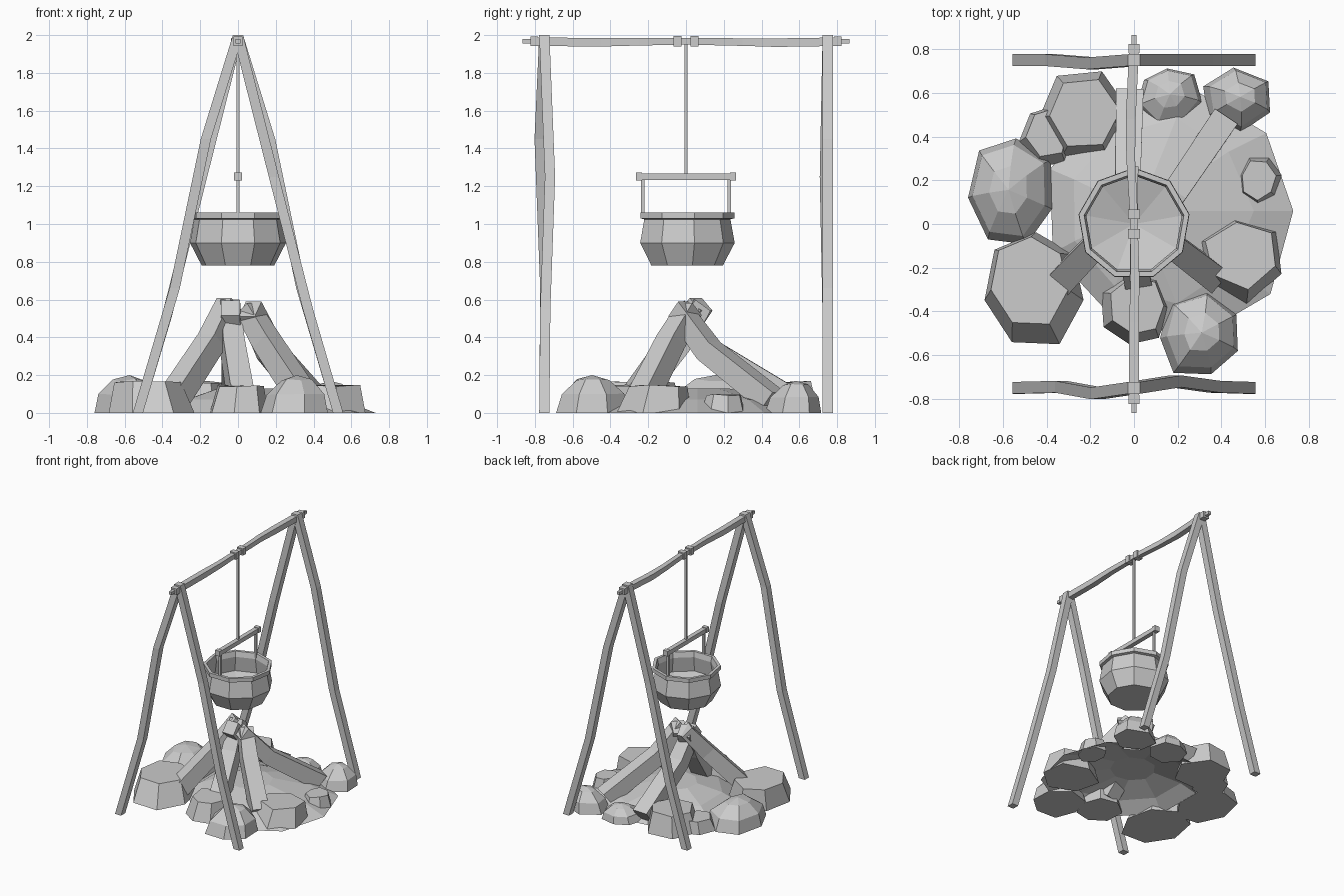
import bpy, bmesh, math, random
from mathutils import Vector

if "Cube" in bpy.data.objects:
    bpy.data.objects.remove(bpy.data.objects["Cube"])

random.seed(4)


def finish(bm, name):
    bmesh.ops.recalc_face_normals(bm, faces=bm.faces)
    me = bpy.data.meshes.new(name)
    bm.to_mesh(me)
    bm.free()
    ob = bpy.data.objects.new(name, me)
    bpy.context.collection.objects.link(ob)
    return ob


def skin(rings, name, cap_start=True, cap_end=True, peak=None):
    """Join equal-length rings of points into a faceted solid; peak raises the end cap."""
    bm = bmesh.new()
    vs = [[bm.verts.new(p) for p in r] for r in rings]
    n = len(vs[0])
    for a, b in zip(vs, vs[1:]):
        for i in range(n):
            j = (i + 1) % n
            bm.faces.new((a[i], a[j], b[j], b[i]))
    if cap_start:
        bm.faces.new(vs[0][::-1])
    if cap_end:
        top = bm.faces.new(vs[-1])
        if peak is not None:
            bmesh.ops.poke(bm, faces=[top])["verts"][0].co.z = peak
    return finish(bm, name)


def pole(name, pts, width, normal=(0, 0, 1), sides=4):
    """Bent pole; every cross-section is square to the given normal."""
    q = Vector(normal).to_track_quat('Z', 'Y')
    rings = []
    for k, p in enumerate(pts):
        w = width[k] if isinstance(width, (list, tuple)) else width
        r = w / 2 / math.cos(math.pi / sides)
        rings.append([Vector(p) + q @ Vector((r * math.cos(a), r * math.sin(a), 0))
                      for a in (2 * math.pi * (i + .5) / sides for i in range(sides))])
    return skin(rings, name)


def box(name, c, s):
    x, y, z = c
    return skin([[(x + a * s[0] / 2, y + b * s[1] / 2, z + h * s[2] / 2)
                  for a, b in ((-1, -1), (1, -1), (1, 1), (-1, 1))] for h in (-1, 1)], name)


# A-frame legs, crooked and cut flat at the ground
legs = {
    "front_left_leg": [(-.53, -.75, 0), (-.335, -.745, .66), (-.17, -.775, 1.45), (0, -.75, 2)],
    "front_right_leg": [(.53, -.75, 0), (.37, -.745, .55), (.19, -.72, 1.25), (0, -.75, 2)],
    "back_left_leg": [(-.53, .75, 0), (-.38, .75, .5), (-.19, .735, 1.25), (0, .75, 2)],
    "back_right_leg": [(.53, .75, 0), (.335, .75, .66), (.17, .75, 1.45), (0, .75, 2)],
}
for name, pts in legs.items():
    pole(name, pts, .054)

# Crossbeam with narrow tips and collars
pole("crossbeam", [(0, -.8, 1.965), (0, -.45, 1.962), (.005, -.25, 1.965), (0, -.03, 1.967),
                   (0, .03, 1.967), (-.015, .3, 1.963), (-.015, .48, 1.96), (0, .8, 1.965)],
     [.045, .045, .04, .036, .036, .04, .045, .045], (0, 1, 0))
for s in (-1, 1):
    box("beam_tip", (0, s * .83, 1.967), (.024, .07, .024))
    box("beam_end_collar", (0, s * .803, 1.967), (.05, .04, .05))
    box("beam_mid_collar", (0, s * .045, 1.967), (.055, .042, .055))

# Hanging rod, pot bar and hangers
pole("hanging_rod", [(0, 0, 1.25), (0, 0, 1.97)], .017)
box("pot_bar", (0, 0, 1.25), (.036, .5, .034))
for s in (-1, 1):
    box("pot_bar_end", (0, s * .248, 1.252), (.042, .032, .042))
    box("pot_hanger", (0, s * .228, 1.14), (.018, .018, .22))

# Faceted hollow pot with a shallow cone floor inside
SIDES = 9
profile = [(.195, .78), (.258, .9), (.235, 1.025), (.256, 1.03), (.256, 1.062),
           (.232, 1.062), (.222, 1.02), (.24, .9)]
skin([[(r * math.sin(2 * math.pi * i / SIDES), r * math.cos(2 * math.pi * i / SIDES), z)
       for i in range(SIDES)] for r, z in profile], "pot", peak=.83)

# Leaning logs
logs = [
    [(-.05, .08, .575), (-.14, -.06, .38), (-.35, -.28, .06)],
    [(.05, .02, .55), (.15, -.08, .38), (.36, -.24, .06)],
    [(-.04, -.04, .555), (-.03, .14, .33), (-.02, .58, .06)],
    [(-.05, .08, .57), (-.03, -.04, .36), (.02, -.28, .06)],
    [(.065, -.04, .55), (.17, .12, .33), (.4, .46, .06)],
]
for pts in logs:
    pole("log", pts, [.1, .115, .125], Vector(pts[0]) - Vector(pts[2]))

# Low earth mound, open underneath, spreading to the right
mound = []
for cx, r, z in ((.17, .58, 0), (.12, .42, .07), (.06, .17, .13)):
    mound.append([(cx + r * random.uniform(.94, 1.04) * math.cos(i * math.pi / 4.5),
                   .06 + r * random.uniform(.94, 1.04) * math.sin(i * math.pi / 4.5),
                   z) for i in range(9)])
skin(mound, "mound", cap_start=False)


def rock(c, s, h, peak):
    """Flat-bottomed sloping stone: half sizes s, height h, peaked or flat top."""
    n = random.choice((6, 7))
    turn = random.uniform(0, 1)
    jit = [random.uniform(.94, 1.12) for _ in range(n)]
    shift = (random.uniform(-.1, .1), random.uniform(0, .15))
    levels = ((1, 0), (.86, .5), (.45, .88)) if peak else ((1, 0), (.78, .97))
    rings = []
    for f, z in levels:
        rings.append([(c[0] + s[0] * (z * shift[0] + f * jit[i] * math.cos(turn + 2 * math.pi * i / n)),
                       c[1] + s[1] * (z * shift[1] + f * jit[i] * math.sin(turn + 2 * math.pi * i / n)),
                       z * h * random.uniform(.95, 1.03)) for i in range(n)])
    skin(rings, "stone", peak=h if peak else None)


# Ring of stones: centre, half sizes, height, peaked top
for r in (((-.24, .5), (.2, .21), .17, False), ((.16, .58), (.14, .14), .12, True),
          ((.47, .57), (.17, .14), .17, True), ((-.56, .15), (.19, .24), .2, True),
          ((-.45, -.29), (.23, .26), .17, False), ((.01, -.39), (.16, .17), .15, False),
          ((.3, -.51), (.19, .19), .2, True), ((.48, -.16), (.21, .19), .15, False),
          ((.57, .2), (.1, .11), .1, False), ((-.4, .4), (.12, .14), .1, False)):
    rock(*r)
